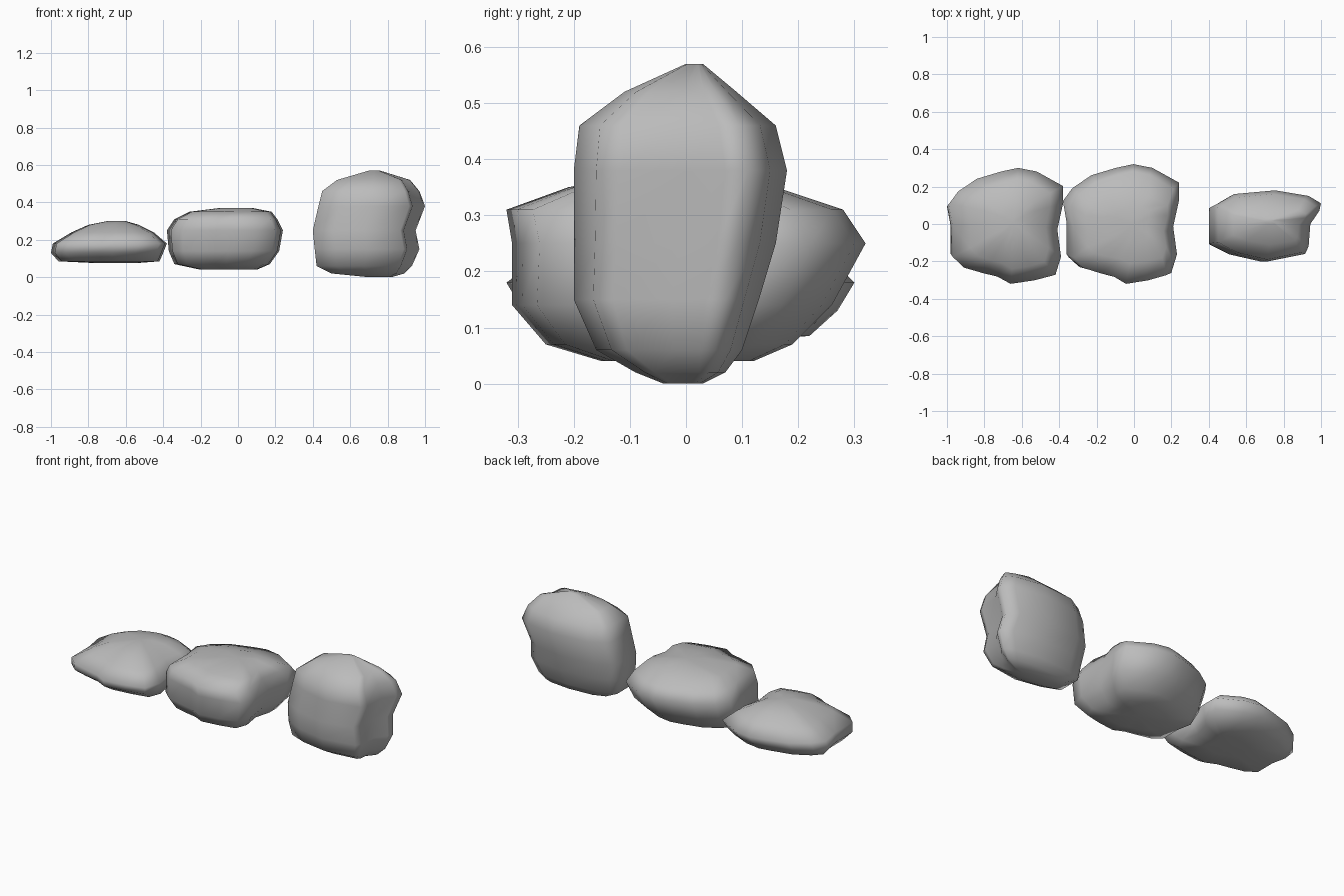
import bpy
import bmesh

if "Cube" in bpy.data.objects:
    bpy.data.objects.remove(bpy.data.objects["Cube"], do_unlink=True)

# One plain stone colour
stone_grey = bpy.data.materials.new("stone_grey")
stone_grey.use_nodes = True
colour = (0.5, 0.5, 0.5, 1)
stone_grey.diffuse_color = colour
shader = stone_grey.node_tree.nodes["Principled BSDF"]
shader.inputs["Base Color"].default_value = colour
shader.inputs["Roughness"].default_value = 0.8


def normalised(outline):
    """Stretch an outline so that it fills the unit square."""
    xs, ys = zip(*outline)
    width, depth = max(xs) - min(xs), max(ys) - min(ys)
    return [((x - min(xs)) / width, (y - min(ys)) / depth) for x, y in outline]


def make_rock(name, outline, layers):
    """Loft an outline through layers of (height, left, right, front, back)."""
    mesh = bpy.data.meshes.new(name)
    bm = bmesh.new()
    rings = []
    for z, left, right, front, back in layers:
        rings.append([
            bm.verts.new((left + u * (right - left), front + v * (back - front), z))
            for u, v in outline
        ])
    count = len(outline)
    for lower, upper in zip(rings, rings[1:]):
        for i in range(count):
            j = (i + 1) % count
            bm.faces.new((lower[i], lower[j], upper[j], upper[i]))
    # Close both ends with fans
    caps = [bm.faces.new(rings[0][::-1]), bm.faces.new(rings[-1])]
    bmesh.ops.poke(bm, faces=caps)
    bmesh.ops.recalc_face_normals(bm, faces=bm.faces)
    for face in bm.faces:
        face.smooth = True
    bm.to_mesh(mesh)
    bm.free()
    mesh.materials.append(stone_grey)
    rock = bpy.data.objects.new(name, mesh)
    bpy.context.collection.objects.link(rock)
    return rock


# Plan of the two lying rocks: pointed front and back, pinched sides
lying_plan = normalised([
    (-.36, -.17), (-.3, -.23), (-.2, -.26), (-.12, -.28), (-.05, -.32),
    (.08, -.3), (.19, -.27), (.22, -.17), (.2, -.02), (.23, .12),
    (.23, .22), (.09, .3), (-.01, .32), (-.1, .3), (-.23, .26),
    (-.33, .19), (-.38, .12), (-.36, 0),
])

# Plan of the upright rock: a rounded slab with a dented right side
upright_plan = normalised([
    (.4, -.1), (.52, -.16), (.7, -.2), (.91, -.16), (.93, -.12),
    (.94, 0), (.99, .07), (1, .11), (.93, .15), (.74, .18),
    (.51, .16), (.44, .12), (.4, .1), (.4, 0),
])

make_rock("flat_rock", lying_plan, [
    (.075, -.75, -.55, -.1, .1),
    (.085, -.96, -.42, -.22, .22),
    (.13, -1, -.4, -.29, .27),
    (.18, -.99, -.38, -.32, .3),
    (.24, -.89, -.45, -.24, .24),
    (.28, -.8, -.53, -.15, .17),
    (.3, -.7, -.6, -.06, .08),
])

make_rock("middle_rock", lying_plan, [
    (.04, -.2, .1, -.15, .12),
    (.07, -.34, .17, -.25, .19),
    (.14, -.37, .22, -.31, .26),
    (.25, -.38, .24, -.31, .32),
    (.31, -.34, .21, -.32, .28),
    (.35, -.26, .18, -.21, .16),
    (.37, -.1, .08, -.1, .1),
])

make_rock("upright_rock", upright_plan, [
    (0, .7, .82, -.04, .03),
    (.02, .5, .89, -.09, .07),
    (.06, .42, .93, -.16, .1),
    (.15, .41, .97, -.2, .13),
    (.25, .4, .95, -.2, .16),
    (.38, .43, 1, -.2, .18),
    (.46, .45, .97, -.19, .16),
    (.52, .53, .92, -.11, .09),
    (.57, .7, .76, 0, .03),
])
